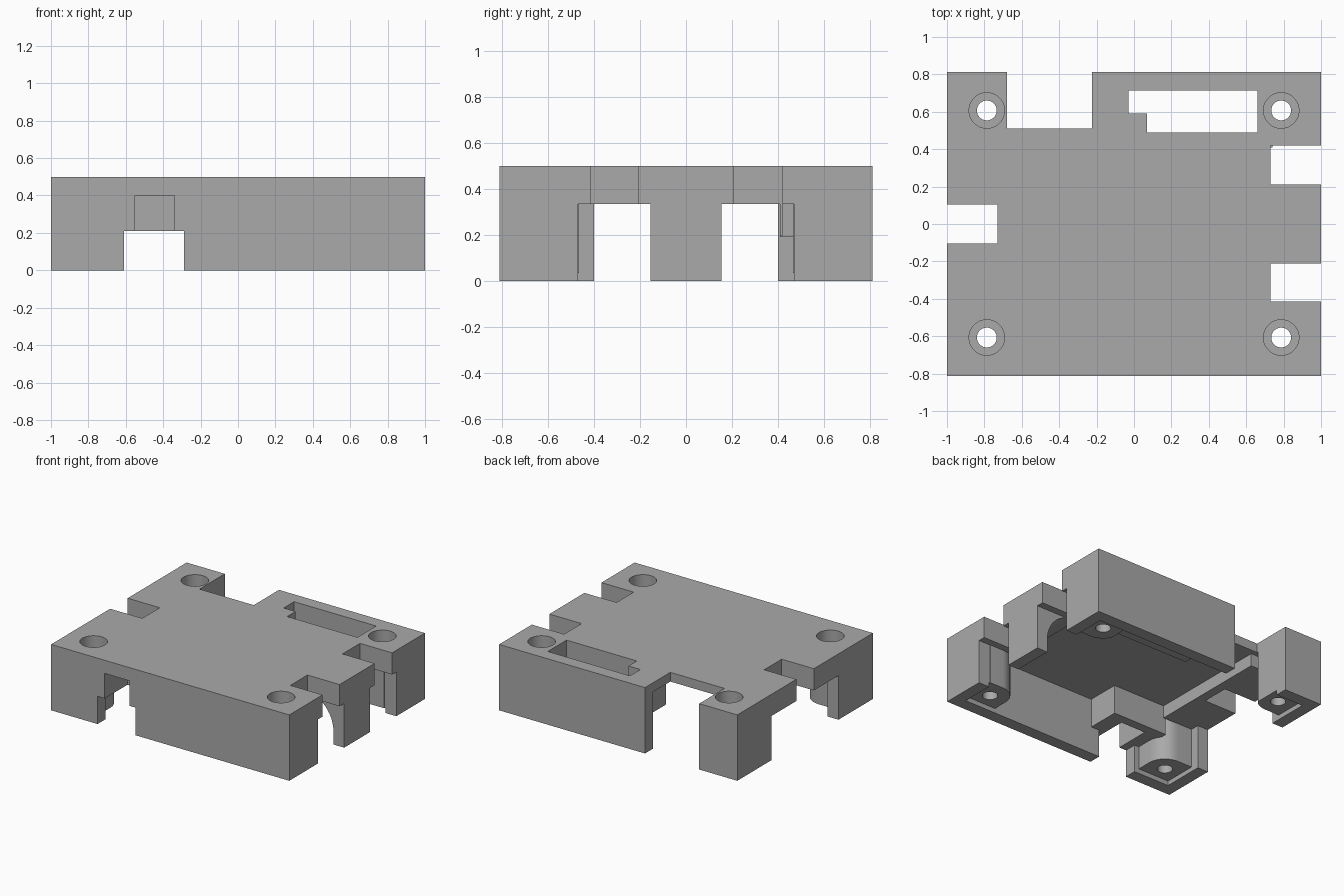
import bpy
import bmesh
from math import sin, cos, pi

default = bpy.data.objects.get("Cube")
if default:
    bpy.data.objects.remove(default, do_unlink=True)

grey = bpy.data.materials.new("plain_grey")
grey.use_nodes = True
color = (0.4, 0.4, 0.4, 1)
grey.diffuse_color = color
grey.node_tree.nodes["Principled BSDF"].inputs["Base Color"].default_value = color


def prism(name, outline, lo, hi, axis="z"):
    """Extrude a 2D outline between lo and hi along z or y."""
    place = (lambda a, b, h: (a, b, h)) if axis == "z" else (lambda a, b, h: (a, h, b))
    bm = bmesh.new()
    rings = [[bm.verts.new(place(a, b, h)) for a, b in outline] for h in (lo, hi)]
    bm.faces.new(rings[0])
    bm.faces.new(rings[1])
    for i in range(len(outline)):
        j = (i + 1) % len(outline)
        bm.faces.new((rings[0][i], rings[0][j], rings[1][j], rings[1][i]))
    bmesh.ops.recalc_face_normals(bm, faces=bm.faces)
    mesh = bpy.data.meshes.new(name)
    bm.to_mesh(mesh)
    bm.free()
    mesh.materials.append(grey)
    obj = bpy.data.objects.new(name, mesh)
    bpy.context.collection.objects.link(obj)
    return obj


def box(x0, x1, y0, y1, z0, z1, name="block"):
    return prism(name, [(x0, y0), (x1, y0), (x1, y1), (x0, y1)], z0, z1)


def cylinder(x, y, r, z0, z1):
    ring = [(x + r * cos(2 * pi * i / 48), y + r * sin(2 * pi * i / 48)) for i in range(48)]
    return prism("cylinder", ring, z0, z1)


W, D, H = 1.0, 0.813, 0.5
enclosure = box(-W, W, -D, D, 0, H, "enclosure")


def combine(tool, operation):
    """Apply one boolean step to the enclosure and discard the tool."""
    tool.hide_render = True
    mod = enclosure.modifiers.new("step", "BOOLEAN")
    mod.operation = operation
    mod.solver = "EXACT"
    mod.object = tool
    bpy.context.view_layer.objects.active = enclosure
    bpy.ops.object.modifier_apply(modifier=mod.name)
    bpy.data.objects.remove(tool, do_unlink=True)


def add(tool):
    combine(tool, "UNION")


def cut(tool):
    combine(tool, "DIFFERENCE")


# Hollow the shell from below
cut(box(-0.91, 0.91, -0.72, 0.72, -0.1, 0.43))

# Beams above the side openings
add(box(-0.95, -0.66, -0.47, 0.47, 0.335, 0.46))
add(box(0.66, 0.95, -0.47, 0.47, 0.335, 0.46))

# Curved gusset behind the middle of the right wall
arc = [(0.66 + 0.25 * cos(pi / 2 * i / 12), 0.1 + 0.25 * sin(pi / 2 * i / 12))
       for i in range(13)]
add(prism("gusset", [(0.95, 0.4), (0.95, 0.1)] + arc + [(0.66, 0.4)], -0.155, 0.155, "y"))

# Housing behind the front opening, and housing around the rear slot
add(box(-0.68, -0.22, -0.77, -0.47, 0.21, 0.46))
add(box(-0.12, 0.74, 0.41, 0.77, 0.19, 0.46))

# Screw posts, square into the corner and round toward the middle
PX, PY, PR = 0.787, 0.607, 0.14
corners = [(sx, sy) for sx in (-1, 1) for sy in (-1, 1)]
for sx, sy in corners:
    def corner_box(x0, x1, y0, y1):
        xs, ys = sorted((sx * x0, sx * x1)), sorted((sy * y0, sy * y1))
        return box(*xs, *ys, 0.035, 0.46)
    add(cylinder(sx * PX, sy * PY, PR, 0.035, 0.46))
    add(corner_box(PX - PR, 0.95, PY, 0.77))
    add(corner_box(PX, 0.95, PY - PR, 0.77))

# Left wall opening and its notch in the top
cut(box(-1.1, -0.9, -0.4, 0.4, -0.1, 0.335))
cut(box(-1.1, -0.73, -0.105, 0.105, 0.2, 0.6))

# Right wall openings and their notches in the top
for y0, y1, n0, n1 in ((0.155, 0.47, 0.21, 0.42), (-0.47, -0.155, -0.415, -0.21)):
    cut(box(0.9, 1.1, y0, y1, -0.1, 0.335))
    cut(box(0.73, 1.1, n0, n1, 0.2, 0.6))

# Front opening with a narrower blind pocket above
cut(box(-0.61, -0.29, -0.9, -0.7, -0.1, 0.21))
cut(box(-0.55, -0.34, -0.9, -0.54, 0.1, 0.4))

# Rear gap and stepped rear slot
cut(box(-0.68, -0.225, 0.51, 0.9, -0.1, 0.6))
cut(box(0.07, 0.66, 0.49, 0.715, -0.1, 0.6))
cut(box(-0.03, 0.2, 0.59, 0.715, -0.1, 0.6))

# Counterbored screw holes
for sx, sy in corners:
    cut(cylinder(sx * PX, sy * PY, 0.053, -0.1, 0.6))
    cut(cylinder(sx * PX, sy * PY, 0.095, 0.15, 0.6))

bpy.ops.object.select_all(action="DESELECT")
enclosure.select_set(True)
bpy.context.view_layer.objects.active = enclosure
bpy.ops.object.shade_smooth_by_angle()
